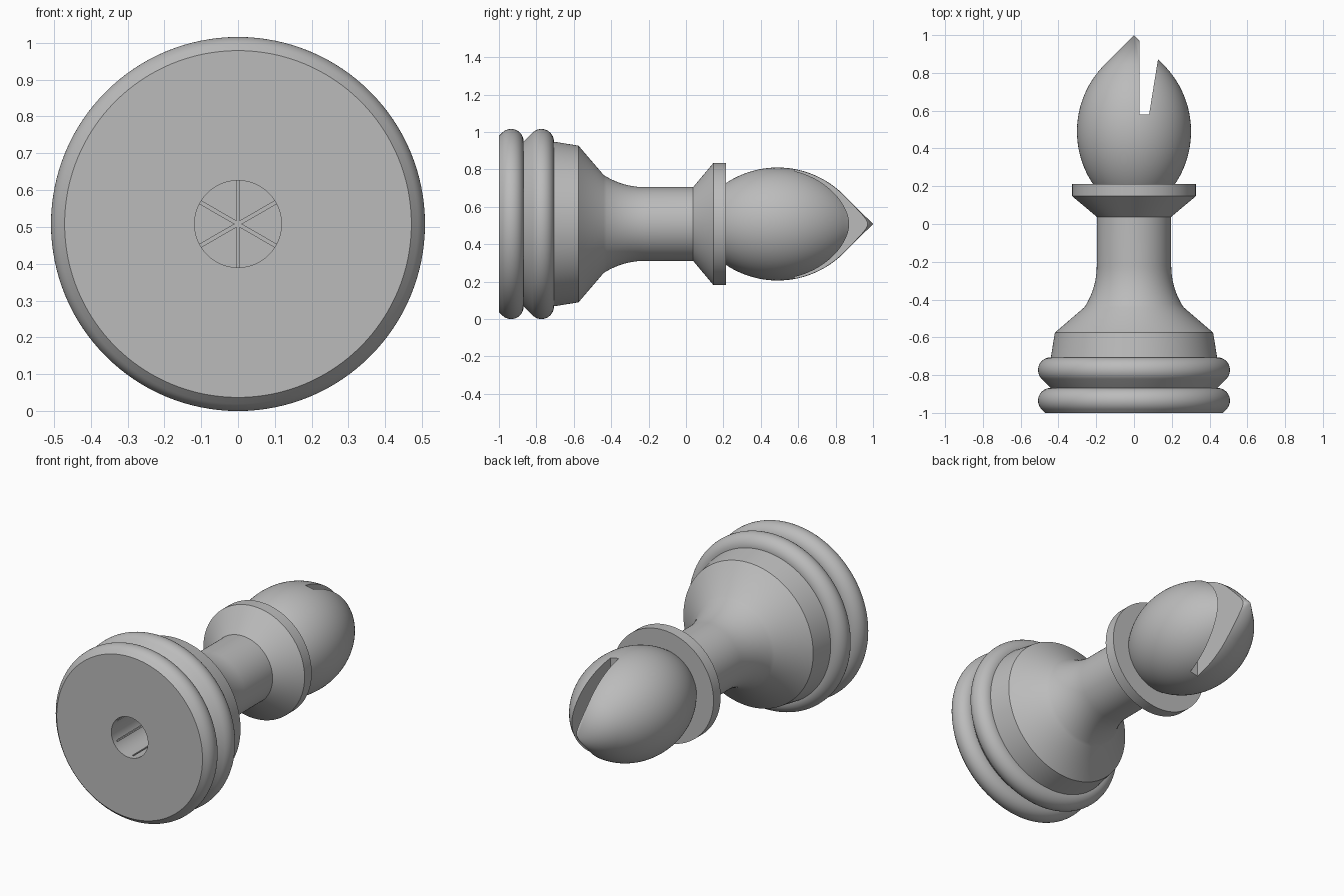
import bpy, bmesh, math
from mathutils import Matrix, Vector

cube = bpy.data.objects.get("Cube")
if cube:
    bpy.data.objects.remove(cube)

AXIS_Z = 0.508
SEGMENTS = 128

grey = bpy.data.materials.new("light grey")
grey.use_nodes = True
colour = (0.5, 0.5, 0.5, 1)
grey.diffuse_color = colour
grey.node_tree.nodes["Principled BSDF"].inputs["Base Color"].default_value = colour


def add_object(name, bm):
    bmesh.ops.recalc_face_normals(bm, faces=bm.faces)
    mesh = bpy.data.meshes.new(name)
    bm.to_mesh(mesh)
    bm.free()
    mesh.materials.append(grey)
    obj = bpy.data.objects.new(name, mesh)
    bpy.context.collection.objects.link(obj)
    return obj


def arc(centre, radius, start, end, steps):
    """Points (y, r) on an arc; 0 degrees is +y, 90 degrees is outward."""
    angles = [math.radians(start + (end - start) * i / steps) for i in range(steps + 1)]
    return [(centre[0] + radius * math.cos(a), centre[1] + radius * math.sin(a)) for a in angles]


def lathe(name, profile):
    """Turn a (y, r) profile about the lying axis."""
    bm = bmesh.new()
    verts = [bm.verts.new((r, y, AXIS_Z)) for y, r in profile]
    edges = [bm.edges.new(pair) for pair in zip(verts, verts[1:])]
    bmesh.ops.spin(bm, geom=verts + edges, cent=(0, 0, AXIS_Z), axis=(0, 1, 0),
                   angle=math.tau, steps=SEGMENTS, use_merge=True)
    bmesh.ops.remove_doubles(bm, verts=bm.verts, dist=0.00005)
    return add_object(name, bm)


def cut(target, cutter):
    cutter.hide_render = True
    mod = target.modifiers.new("cut", "BOOLEAN")
    mod.operation = "DIFFERENCE"
    mod.solver = "EXACT"
    mod.object = cutter
    bpy.context.view_layer.objects.active = target
    bpy.ops.object.modifier_apply(modifier=mod.name)
    bpy.data.objects.remove(cutter)


# Base rings, tapered foot and neck, with a bore up the middle
BORE_END = -0.35
ring = dict(radius=0.067, start=135, end=0, steps=20)
base_profile = (
    [(BORE_END, 0), (BORE_END, 0.118), (-1, 0.118), (-1, 0.471)]
    + arc((-0.935, 0.441), **ring)
    + arc((-0.773, 0.441), **ring)
    + [(-0.706, 0.44), (-0.575, 0.419)]
    + arc((-0.22, 0.602), 0.405, 237, 270, 12)
    + [(0.05, 0.197), (0.05, 0)]
)
base = lathe("base_and_neck", base_profile)

# Thin slits along the bore wall, starting just inside the opening
for k in range(3):
    bm = bmesh.new()
    bmesh.ops.create_cube(bm, size=1)
    bmesh.ops.scale(bm, vec=Vector((0.009, 0.66, 0.3)), verts=bm.verts)
    bmesh.ops.rotate(bm, matrix=Matrix.Rotation(k * math.pi / 3, 3, "Y"), verts=bm.verts)
    bmesh.ops.translate(bm, vec=Vector((0, -0.64, AXIS_Z)), verts=bm.verts)
    cut(base, add_object("slit_cutter", bm))

# Collar
collar = lathe("collar", [(0.038, 0), (0.038, 0.197), (0.147, 0.327), (0.213, 0.327), (0.213, 0)])

# Pointed head: a rounded belly running into a straight cone tip
head = lathe("head", [(0.2, 0)] + arc((0.49, -0.198), 0.5, 125, 45, 40) + [(1, 0)])

# Wedge-shaped notch through the head
bm = bmesh.new()
outline = [(0.029, 0.58), (0.08, 0.58), (0.159, 1.07), (0.029, 1.07)]
face = bm.faces.new([bm.verts.new((x, y, 0)) for x, y in outline])
extruded = bmesh.ops.extrude_face_region(bm, geom=[face])["geom"]
top = [v for v in extruded if isinstance(v, bmesh.types.BMVert)]
bmesh.ops.translate(bm, vec=Vector((0, 0, 1)), verts=top)
cut(head, add_object("notch_cutter", bm))

# Smooth shading with crisp edges
bpy.ops.object.select_all(action="DESELECT")
for obj in (base, collar, head):
    obj.select_set(True)
bpy.context.view_layer.objects.active = base
bpy.ops.object.shade_smooth_by_angle(angle=math.radians(25))
